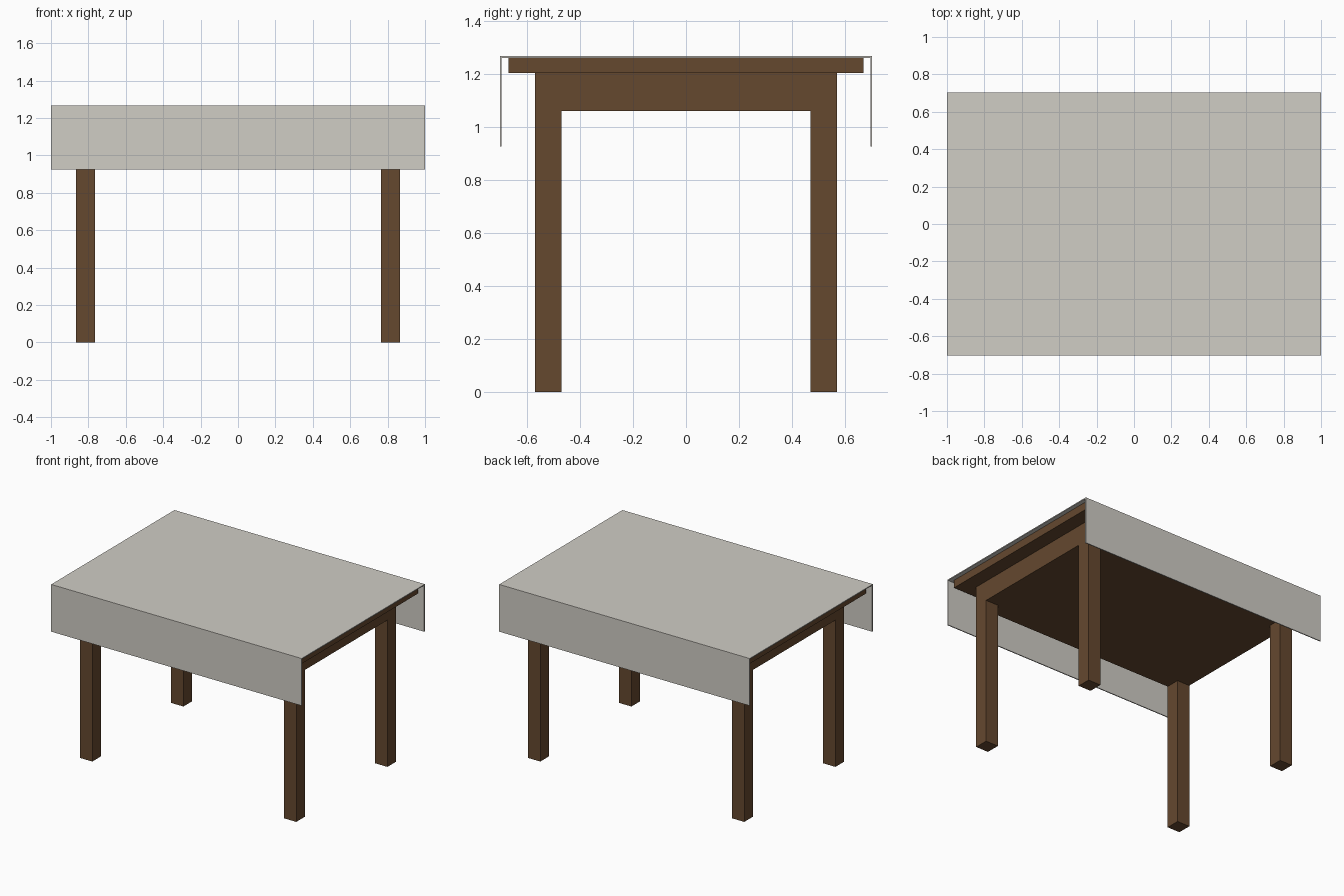
import bpy
import bmesh

if "Cube" in bpy.data.objects:
    bpy.data.objects.remove(bpy.data.objects["Cube"])


def material(name, rgb):
    mat = bpy.data.materials.new(name)
    mat.diffuse_color = (*rgb, 1.0)
    mat.use_nodes = True
    mat.node_tree.nodes["Principled BSDF"].inputs["Base Color"].default_value = mat.diffuse_color
    return mat


wood = material("dark_wood", (0.13, 0.065, 0.028))
linen = material("linen", (0.63, 0.61, 0.56))


def add_object(name, bm, mat):
    bmesh.ops.recalc_face_normals(bm, faces=bm.faces)
    mesh = bpy.data.meshes.new(name)
    bm.to_mesh(mesh)
    bm.free()
    mesh.materials.append(mat)
    obj = bpy.data.objects.new(name, mesh)
    bpy.context.collection.objects.link(obj)
    return obj


def box(name, x, y, z, mat):
    """Box spanning the (min, max) pairs x, y and z."""
    bm = bmesh.new()
    bmesh.ops.create_cube(bm, size=1.0)
    for v in bm.verts:
        v.co = [sum(r) / 2 + c * (r[1] - r[0]) for c, r in zip(v.co, (x, y, z))]
    return add_object(name, bm, mat)


LEG_X, LEG_Y, LEG = 0.865, 0.57, 0.10
APRON_Z, TOP_Z, CLOTH_Z = 1.06, 1.204, 1.26

# Four square legs, flush with the apron corners
for side, sx in (("left", -1), ("right", 1)):
    for end, sy in (("front", -1), ("back", 1)):
        x = sorted((sx * LEG_X, sx * (LEG_X - LEG)))
        y = sorted((sy * LEG_Y, sy * (LEG_Y - LEG)))
        box(f"{end}_{side}_leg", x, y, (0, APRON_Z), wood)

# Solid apron block and overhanging tabletop
box("apron", (-LEG_X, LEG_X), (-LEG_Y, LEG_Y), (APRON_Z, TOP_Z), wood)
box("tabletop", (-0.97, 0.97), (-0.67, 0.67), (TOP_Z, CLOTH_Z), wood)

# Tablecloth: thin U-shaped profile in the YZ plane, extruded along x
W, T, HEM = 0.703, 0.007, 0.926
half = [(W - T, CLOTH_Z), (W - T, HEM), (W, HEM), (W, CLOTH_Z + T)]
profile = half + [(-y, z) for y, z in reversed(half)]
bm = bmesh.new()
face = bm.faces.new([bm.verts.new((-1, y, z)) for y, z in profile])
ext = bmesh.ops.extrude_face_region(bm, geom=[face], use_keep_orig=True)
moved = [g for g in ext["geom"] if isinstance(g, bmesh.types.BMVert)]
bmesh.ops.translate(bm, vec=(2, 0, 0), verts=moved)
add_object("tablecloth", bm, linen)
